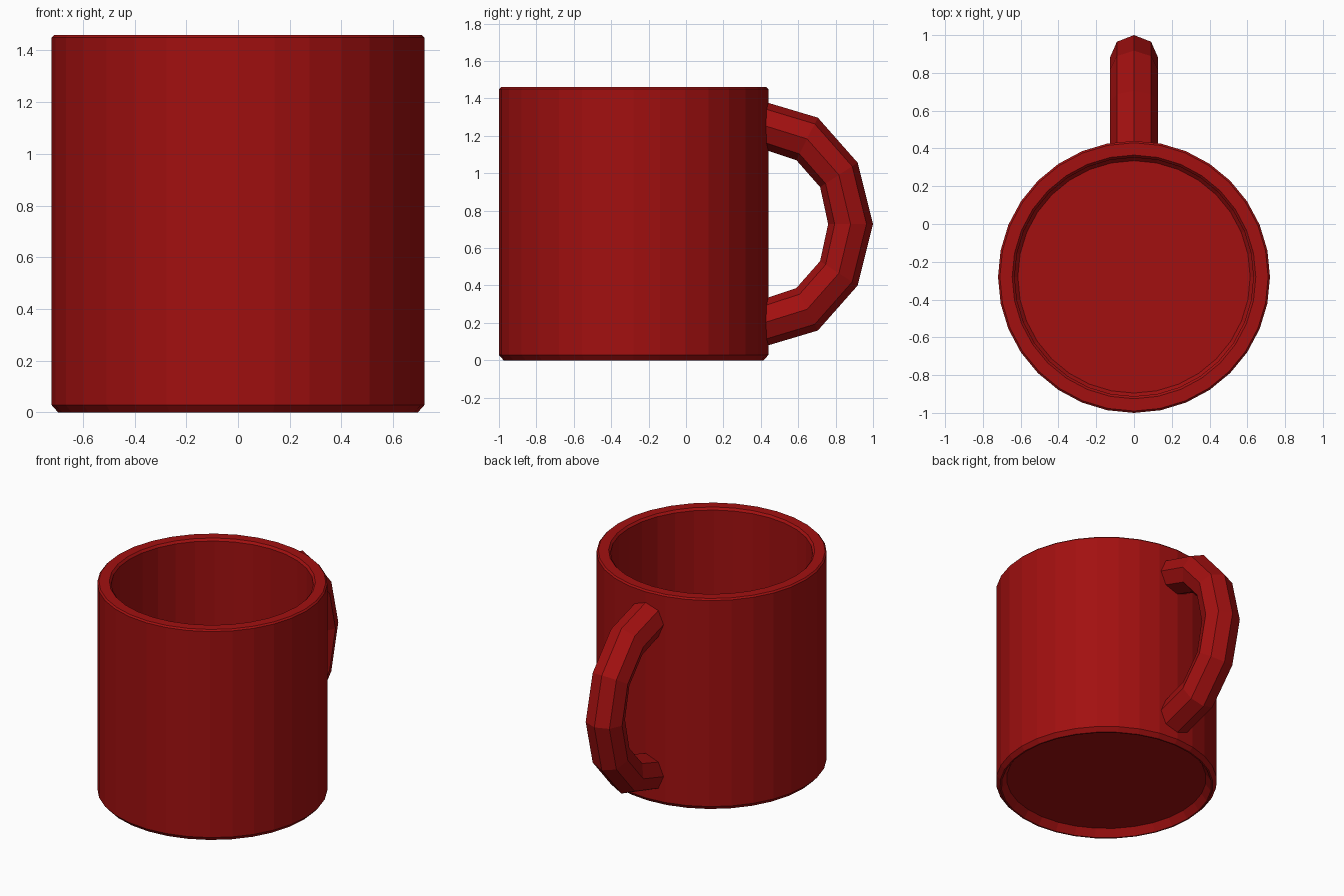
import bpy, bmesh, math
from mathutils import Vector

if "Cube" in bpy.data.objects:
    bpy.data.objects.remove(bpy.data.objects["Cube"])

red = bpy.data.materials.new("deep red")
red.diffuse_color = (0.36, 0.005, 0.005, 1)
red.use_nodes = True
red.node_tree.nodes["Principled BSDF"].inputs["Base Color"].default_value = red.diffuse_color


def finish(name, bm):
    bmesh.ops.recalc_face_normals(bm, faces=bm.faces)
    mesh = bpy.data.meshes.new(name)
    bm.to_mesh(mesh)
    bm.free()
    mesh.materials.append(red)
    obj = bpy.data.objects.new(name, mesh)
    bpy.context.collection.objects.link(obj)
    return obj


def skin(name, rings):
    """Join rings of points into a tube with closed ends."""
    bm = bmesh.new()
    loops = [[bm.verts.new(p) for p in ring] for ring in rings]
    n = len(loops[0])
    for a, b in zip(loops, loops[1:]):
        for i in range(n):
            j = (i + 1) % n
            bm.faces.new((a[i], a[j], b[j], b[i]))
    bm.faces.new(loops[0])
    bm.faces.new(loops[-1])
    return finish(name, bm)


# Cup: 32-sided turned profile (radius, height), from recessed base round to inner floor
profile = [(0.65, 0.05), (0.685, 0.0), (0.695, 0.0), (0.72, 0.028), (0.72, 1.45), (0.71, 1.46),
           (0.645, 1.46), (0.632, 1.445), (0.632, 0.12), (0.615, 0.10)]
SIDES = 32
skin("cup", [[(r * math.cos(math.tau * i / SIDES), -0.28 + r * math.sin(math.tau * i / SIDES), z)
              for i in range(SIDES)] for r, z in profile])

# Handle: octagonal tube, (outer y, z, inner y, z) for the upper half, mirrored about mid height
MID = 0.728
half = [(0.41, 1.385, 0.41, 1.13), (0.705, 1.297, 0.59, 1.07), (0.918, 1.056, 0.717, 0.926)]
path = half + [(1.0, MID, 0.76, MID)] + [(a, 2 * MID - b, c, 2 * MID - d) for a, b, c, d in reversed(half)]
rings = []
for oy, oz, iy, iz in path:
    outer, inner = Vector((0, oy, oz)), Vector((0, iy, iz))
    mid, arm = (outer + inner) / 2, (outer - inner) / 2
    rings.append([mid + arm * math.cos(math.tau * i / 8) + Vector((0.128 * math.sin(math.tau * i / 8), 0, 0))
                  for i in range(8)])
skin("handle", rings)
